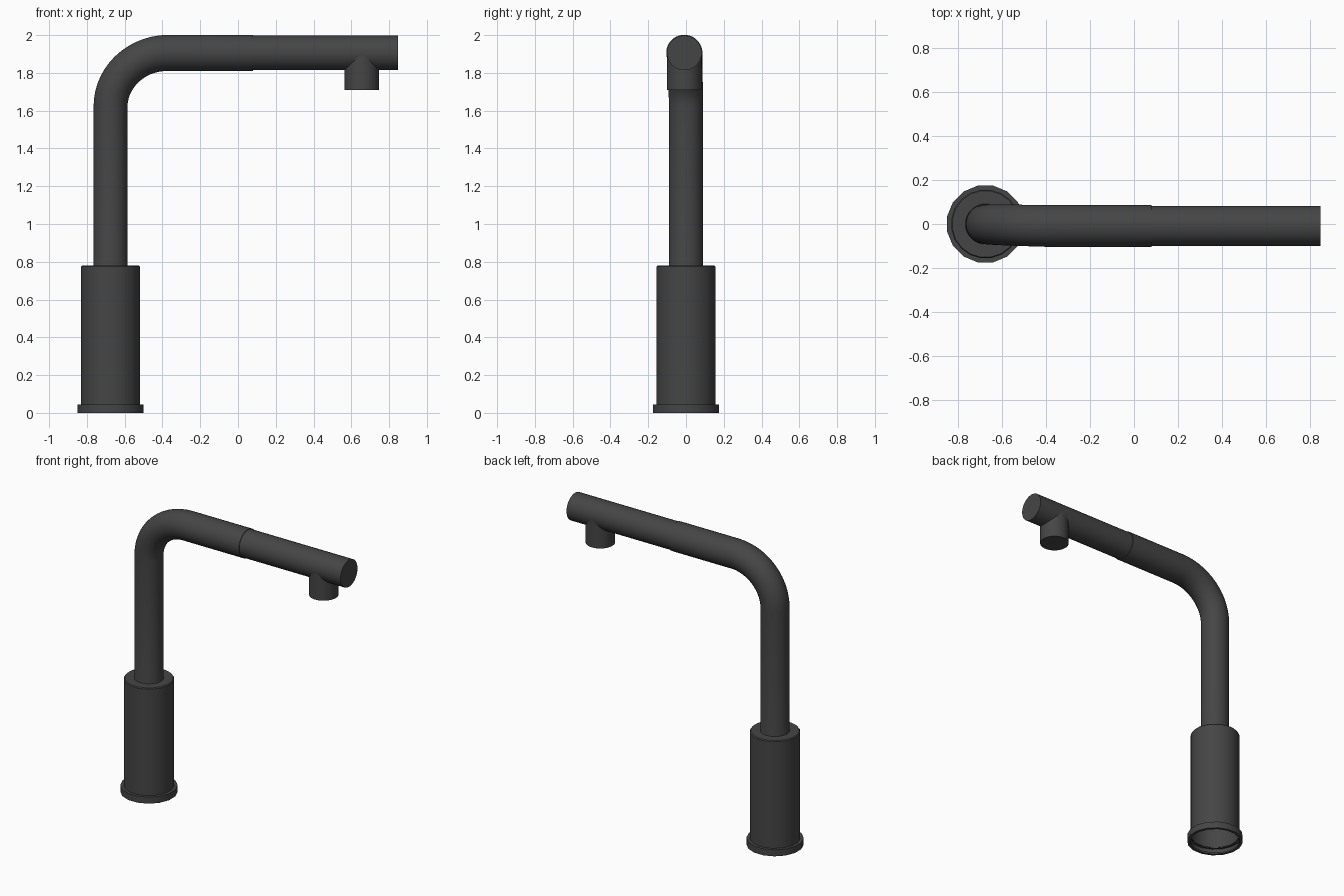
import bpy, bmesh, math
from mathutils import Vector

if "Cube" in bpy.data.objects:
    bpy.data.objects.remove(bpy.data.objects["Cube"])

mat = bpy.data.materials.new("dark_metal")
mat.diffuse_color = (0.06, 0.06, 0.06, 1)
mat.use_nodes = True
mat.node_tree.nodes["Principled BSDF"].inputs["Base Color"].default_value = mat.diffuse_color


def sweep(name, stations, sides, cap_start=False, cap_end=False):
    """Skin rings along a path in the xz plane. Station: (x, y, z, radius, tilt)."""
    bm = bmesh.new()
    rings = []
    for x, y, z, r, tilt in stations:
        side = Vector((math.cos(tilt), 0, -math.sin(tilt)))
        ring = []
        for i in range(sides):
            a = 2 * math.pi * (i + 0.5) / sides
            p = Vector((x, y, z)) + side * (r * math.cos(a)) + Vector((0, r * math.sin(a), 0))
            ring.append(bm.verts.new(p))
        rings.append(ring)
    for a, b in zip(rings, rings[1:]):
        for i in range(sides):
            j = (i + 1) % sides
            bm.faces.new((a[i], a[j], b[j], b[i]))
    if cap_start:
        bm.faces.new(rings[0][::-1])
    if cap_end:
        bm.faces.new(rings[-1])
    mesh = bpy.data.meshes.new(name)
    bm.to_mesh(mesh)
    bm.free()
    mesh.materials.append(mat)
    ob = bpy.data.objects.new(name, mesh)
    bpy.context.collection.objects.link(ob)
    bpy.ops.object.select_all(action='DESELECT')
    ob.select_set(True)
    bpy.context.view_layer.objects.active = ob
    bpy.ops.object.shade_smooth_by_angle(angle=math.radians(35))
    return ob


BX = -0.675          # column axis
AY, AZ = -0.009, 1.906   # spout axis


def lathe(name, profile, sides):
    return sweep(name, [(BX, 0, z, r, 0) for r, z in profile], sides)


# base: open-bottomed flange and body shell
lathe("base_flange", [(0.158, 0.01), (0.16, 0), (0.178, 0), (0.178, 0.045), (0.155, 0.045)], 16)
lathe("body", [(0.157, 0.04), (0.157, 0.775), (0.152, 0.781), (0.085, 0.781)], 20)

# column that bends into the horizontal arm
path = [(BX, 0, 0.775, 0.093, 0), (BX, 0, 0.79, 0.09, 0), (BX, 0, 1.62, 0.09, 0)]
N = 14
for k in range(1, N + 1):
    t = k / N
    a = t * math.pi / 2
    path.append((-0.37 - 0.305 * math.cos(a), AY * t, 1.62 + (AZ - 1.62) * math.sin(a),
                 0.09 + 0.006 * t, a))
path += [(0.08, AY, AZ, 0.096, math.pi / 2), (0.08, AY, AZ, 0.088, math.pi / 2)]
sweep("column_and_arm", path, 32)

# pull-out spray head, slightly slimmer than the arm
sweep("spray_head", [(0.075, AY, AZ, 0.092, math.pi / 2), (0.848, AY, AZ, 0.092, math.pi / 2)],
      32, cap_end=True)

# outlet nozzle pointing down
sweep("nozzle", [(0.656, AY, 1.71, 0.0915, 0), (0.656, AY, 1.9, 0.0915, 0)], 32, cap_start=True)
